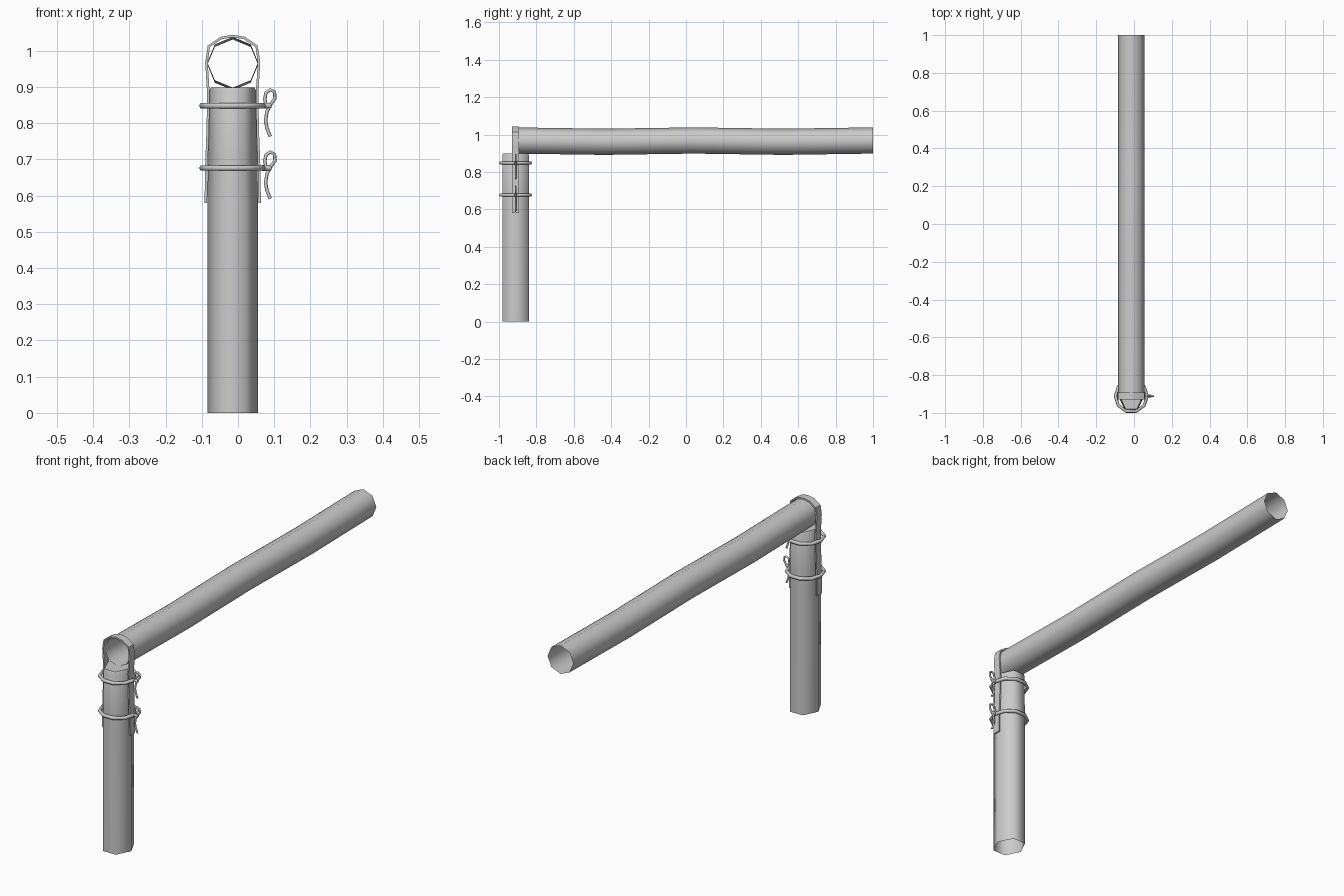
import bpy, bmesh, math
from mathutils import Vector

if "Cube" in bpy.data.objects:
    bpy.data.objects.remove(bpy.data.objects["Cube"])

CX, CY = -0.0145, -0.911      # post axis
PIPE_Z, R = 0.968, 0.070


def make_object(name, bm, angle):
    bmesh.ops.recalc_face_normals(bm, faces=bm.faces)
    me = bpy.data.meshes.new(name)
    bm.to_mesh(me)
    bm.free()
    ob = bpy.data.objects.new(name, me)
    bpy.context.collection.objects.link(ob)
    bpy.ops.object.select_all(action='DESELECT')
    ob.select_set(True)
    bpy.context.view_layer.objects.active = ob
    bpy.ops.object.shade_smooth_by_angle(angle=math.radians(angle))
    return ob


def loft(name, rings, cap_start=False, cap_end=False, wrap=False, angle=65):
    """Skin a list of closed point rings."""
    bm = bmesh.new()
    vs = [[bm.verts.new(p) for p in ring] for ring in rings]
    n = len(vs[0])
    pairs = list(zip(vs, vs[1:])) + ([(vs[-1], vs[0])] if wrap else [])
    for a, b in pairs:
        for i in range(n):
            j = (i + 1) % n
            bm.faces.new((a[i], a[j], b[j], b[i]))
    if cap_start:
        bm.faces.new(vs[0][::-1])
    if cap_end:
        bm.faces.new(vs[-1])
    return make_object(name, bm, angle)


def circle(n):
    return [(math.cos(math.tau * i / n), math.sin(math.tau * i / n)) for i in range(n)]


# Upright post: six-sided, open below, slightly pinched where it is clamped
post = [(0, 0.070, 0.072), (0.58, 0.070, 0.072), (0.70, 0.068, 0.072),
        (0.888, 0.065, 0.072), (0.899, 0.060, 0.068)]
loft("post", [[(CX + rx * c, CY + ry / 0.866 * s * 0.99, z) for c, s in circle(6)]
              for z, rx, ry in post], cap_end=True)

# Horizontal rail: eight-sided open tube with a slight sag in each half
rail = []
for i in range(9):
    y = -0.92 + 1.92 * i / 8
    sag = -0.0035 * (1 - math.cos(math.tau * i / 4))
    rail.append([(CX + R * c, y, PIPE_Z + sag + R * s) for c, s in circle(8)])
loft("rail", rail)

# Strap bent over the rail and down both sides of the post
half = [(0.074, 0.58), (0.0735, 0.66), (0.069, 0.78), (0.067, 0.88), (0.0705, 0.935),
        (0.0725, 0.968), (0.066, 1.012), (0.032, 1.035)]
path = half + [(0, 1.0405)] + [(-x, z) for x, z in reversed(half)]
strap = []
for i, p in enumerate(path):
    a, b = Vector(path[max(i - 1, 0)]), Vector(path[min(i + 1, len(path) - 1)])
    t = (b - a).normalized()
    nx, nz = t.y * 0.0035, -t.x * 0.0035
    strap.append([(CX + p[0] + k * nx, CY + y, p[1] + k * nz)
                  for k, y in ((1, -0.019), (1, 0.019), (-1, 0.019), (-1, -0.019))])
loft("strap", strap, True, True, angle=40)

# Clip outline in x, z measured from the ring height
clip_path = [(0.078, 0.000), (0.074, 0.018), (0.077, 0.036), (0.089, 0.044), (0.101, 0.038),
             (0.102, 0.020), (0.091, 0.005), (0.080, -0.016), (0.076, -0.040),
             (0.080, -0.062), (0.089, -0.085)]

for label, z0 in (("upper", 0.848), ("lower", 0.676)):
    # Clamp ring around post and strap
    ring = []
    for c, s in circle(10):
        ring.append([(CX + (0.0845 + 0.0085 * u) * c, CY + (0.0845 + 0.0085 * u) * s,
                      z0 + 0.0085 * v) for u, v in circle(6)])
    loft(label + "_clamp_ring", ring, wrap=True)
    # Short bolt that the clip passes through
    loft(label + "_bolt", [[(x, CY + r * c, z0 + r * s) for c, s in circle(8)]
                           for x, r in ((0.066, 0.008), (0.088, 0.008), (0.093, 0.005))],
         True, True, angle=40)
    # Looped spring clip
    pts = [Vector((x, CY, z0 + z)) for x, z in clip_path]
    wire = []
    for i, p in enumerate(pts):
        t = (pts[min(i + 1, len(pts) - 1)] - pts[max(i - 1, 0)]).normalized()
        n = t.cross(Vector((0, 1, 0)))
        wire.append([p + n * 0.0048 * c + Vector((0, 0.0048 * s, 0)) for c, s in circle(6)])
    loft(label + "_clip", wire, True, True)
